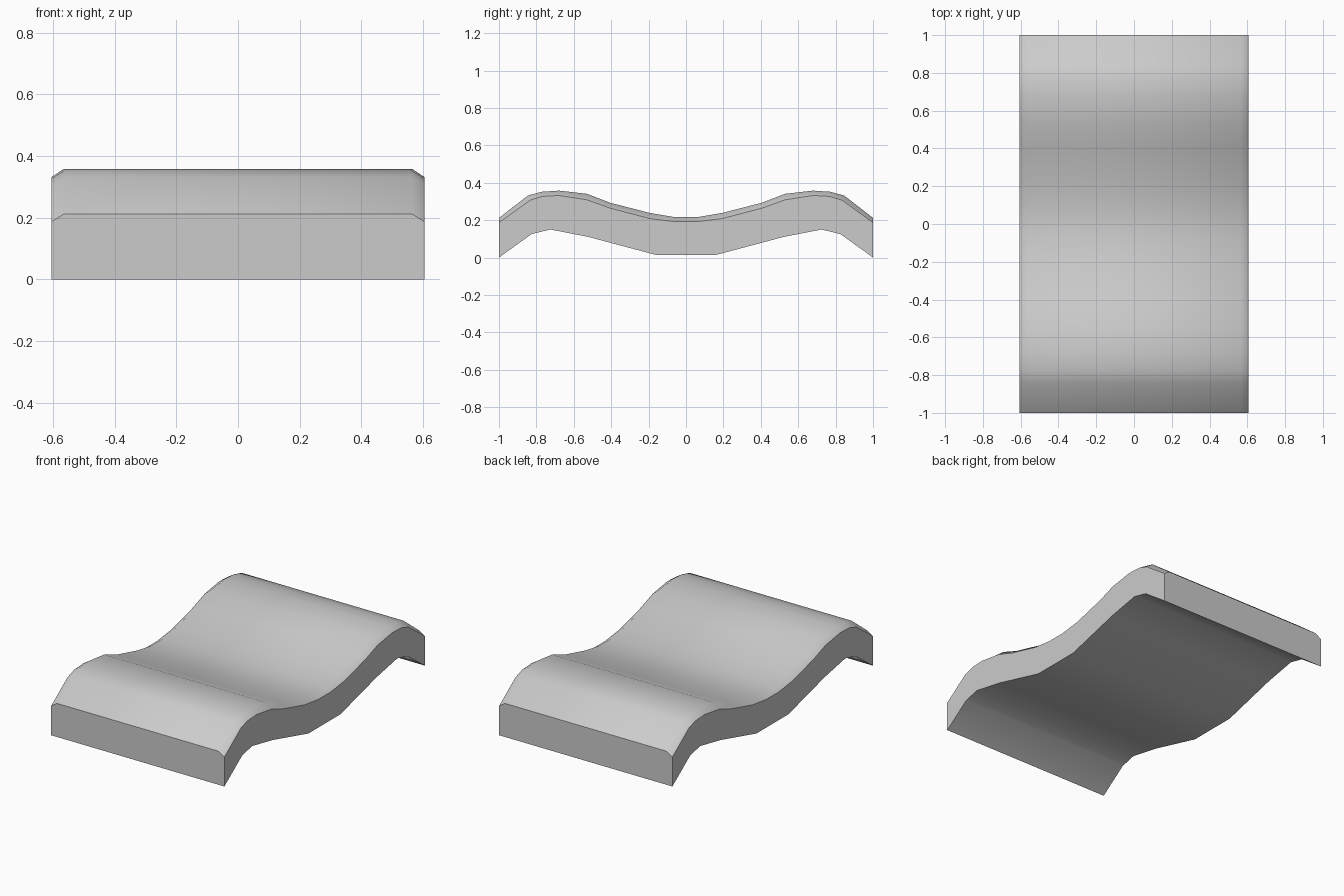
import bpy, bmesh
from math import radians

if "Cube" in bpy.data.objects:
    bpy.data.objects.remove(bpy.data.objects["Cube"])

HALF_W, CHAMFER_X = 0.605, 0.565

# Half profiles (y, z) from the middle outwards, mirrored across y
crest = [(0.06, 0.216), (0.195, 0.239), (0.405, 0.293), (0.53, 0.341),
         (0.68, 0.358), (0.77, 0.352), (0.845, 0.332), (1.0, 0.212)]
rim = [(0.06, 0.192), (0.195, 0.209), (0.405, 0.264), (0.53, 0.309),
       (0.68, 0.332), (0.77, 0.327), (0.835, 0.306), (1.0, 0.187)]
under = [(0.16, 0.014), (0.52, 0.11), (0.725, 0.15), (0.825, 0.126), (1.0, 0.0)]


def mirrored(half):
    return [(-y, z) for y, z in reversed(half)] + half


bm = bmesh.new()


def row(half, x):
    return [bm.verts.new((x, y, z)) for y, z in mirrored(half)]


def strip(a, b):
    for i in range(len(a) - 1):
        bm.faces.new((a[i], b[i], b[i + 1], a[i + 1]))


# Wavy top with sloped side rims
under_l, under_r = row(under, -HALF_W), row(under, HALF_W)
top = [row(rim, -HALF_W), row(crest, -CHAMFER_X), row(crest, CHAMFER_X), row(rim, HALF_W)]
for a, b in zip(top, top[1:]):
    strip(a, b)
# Underside
strip(under_r, under_l)
# Side walls
bm.faces.new(top[0] + under_l[::-1])
bm.faces.new(top[3] + under_r[::-1])
# End walls
for e in (0, -1):
    bm.faces.new([under_l[e]] + [r[e] for r in top] + [under_r[e]])
bmesh.ops.recalc_face_normals(bm, faces=bm.faces)

mesh = bpy.data.meshes.new("wavy_panel")
bm.to_mesh(mesh)
bm.free()
panel = bpy.data.objects.new("wavy_panel", mesh)
bpy.context.collection.objects.link(panel)
bpy.context.view_layer.objects.active = panel
panel.select_set(True)
bpy.ops.object.shade_smooth_by_angle(angle=radians(45))
